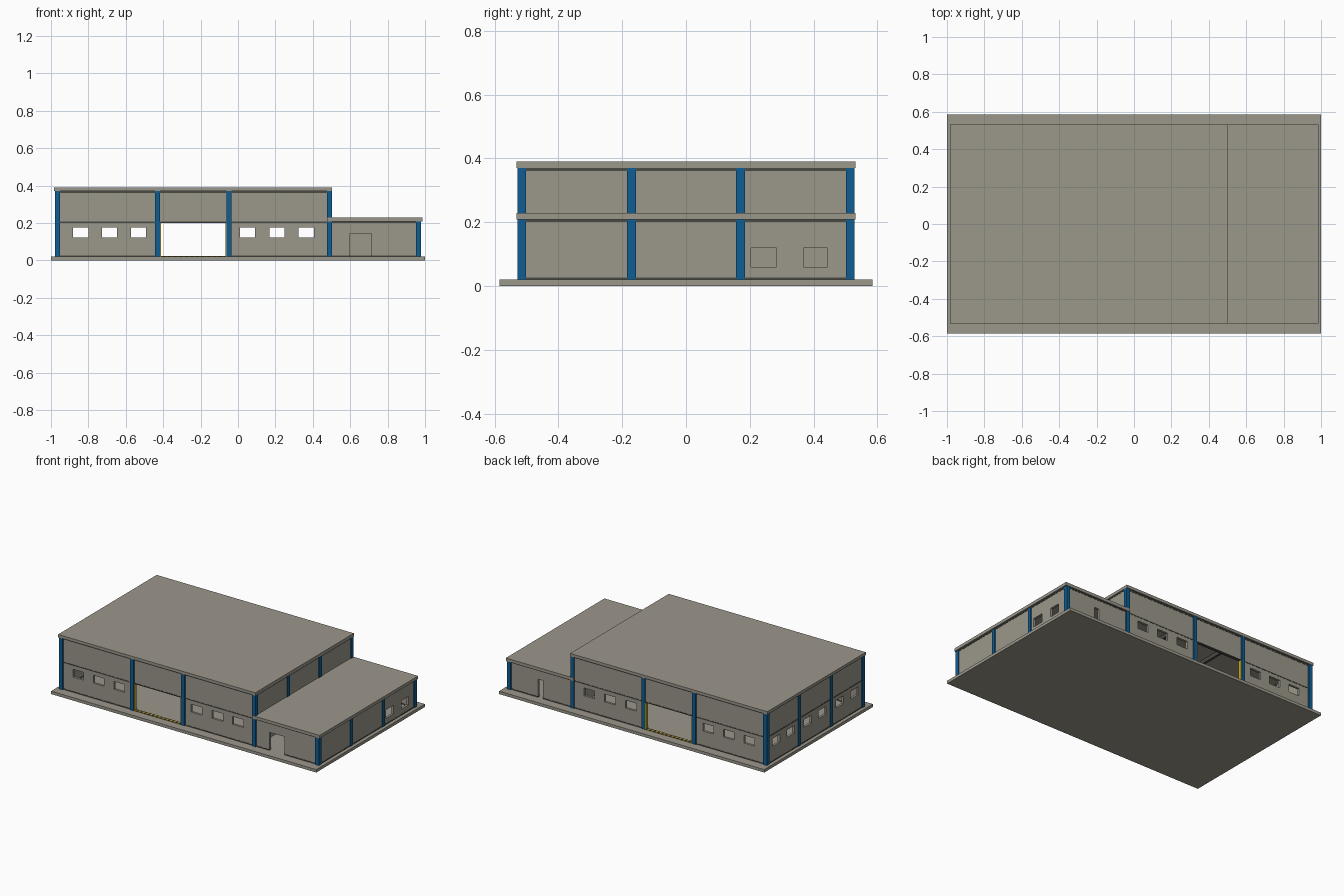
import bpy, bmesh
from mathutils import Vector

cube = bpy.data.objects.get("Cube")
if cube:
    bpy.data.objects.remove(cube, do_unlink=True)


def material(name, color):
    m = bpy.data.materials.new(name)
    m.use_nodes = True
    m.diffuse_color = (*color, 1)
    m.node_tree.nodes["Principled BSDF"].inputs["Base Color"].default_value = (*color, 1)
    return m


CONCRETE = material("warm grey concrete", (0.33, 0.31, 0.26))
BLUE = material("blue steel", (0.005, 0.11, 0.29))
DARK = material("dark trim", (0.07, 0.07, 0.06))
YELLOW = material("yellow marking", (0.6, 0.4, 0.02))


def finish(bm, name, mat):
    mesh = bpy.data.meshes.new(name)
    bm.to_mesh(mesh)
    bm.free()
    mesh.materials.append(mat)
    obj = bpy.data.objects.new(name, mesh)
    bpy.context.collection.objects.link(obj)
    return obj


def box(name, mat, xs, ys, zs):
    bm = bmesh.new()
    bmesh.ops.create_cube(bm, size=1)
    for v in bm.verts:
        v.co = Vector(r[0] + (c + 0.5) * (r[1] - r[0]) for c, r in zip(v.co, (xs, ys, zs)))
    return finish(bm, name, mat)


def wall(name, along_x, pos, span, zs, holes=()):
    """Upright panel with rectangular openings (u0, u1, z0, z1)."""
    us = sorted({*span, *(u for h in holes for u in h[:2])})
    vs = sorted({*zs, *(z for h in holes for z in h[2:])})
    bm = bmesh.new()
    for a, b in zip(us, us[1:]):
        for c, d in zip(vs, vs[1:]):
            u, z = (a + b) / 2, (c + d) / 2
            if any(h[0] < u < h[1] and h[2] < z < h[3] for h in holes):
                continue
            corners = ((a, c), (b, c), (b, d), (a, d))
            bm.faces.new([bm.verts.new((p, pos, q) if along_x else (pos, p, q))
                          for p, q in corners])
    bmesh.ops.remove_doubles(bm, verts=bm.verts, dist=0.0001)
    obj = finish(bm, name, CONCRETE)
    solid = obj.modifiers.new("thickness", "SOLIDIFY")
    solid.thickness, solid.offset = 0.016, 0
    return obj


def trim(name, along_x, pos, span, z):
    depth = (pos - 0.0095, pos + 0.0095)
    xs, ys = (span, depth) if along_x else (depth, span)
    box(name, DARK, xs, ys, z)


# Levels and wall lines
FLOOR, MID, TOP = 0.02, 0.208, 0.37
LEFT, SPLIT, RIGHT, SIDE = -0.966, 0.489, 0.966, 0.512
GATE = (-0.43, -0.047)
FOOT = (FLOOR, FLOOR + 0.006)
MID_TRIM, TOP_TRIM = (0.201, MID), (0.361, TOP)

# Ground slab and flat roofs
box("ground_slab", CONCRETE, (-1, 1), (-0.585, 0.585), (0, FLOOR))
box("hall_roof", CONCRETE, (-0.985, 0.502), (-0.531, 0.531), (TOP, 0.39))
box("annex_roof", CONCRETE, (0.476, 0.987), (-0.531, 0.531), (MID, 0.229))

# Blue columns along every wall, with roof beams between them
rows = (-0.515, -0.171, 0.171, 0.515)
half = 0.0135
for x in (LEFT, GATE[0], GATE[1], SPLIT, RIGHT):
    top = MID if x == RIGHT else TOP
    for y in rows:
        if x in GATE and abs(y) < 0.3:
            continue
        box("column", BLUE, (x - half, x + half), (y - half, y + half), (FLOOR, top))
    if x in GATE:
        box("roof_beam", DARK, (x - 0.008, x + 0.008), (-0.5, 0.5), (0.345, TOP))

# Long walls of the hall and annex, front and back
window_z = (0.123, 0.176)
long_windows = [(x - 0.0405, x + 0.0405, *window_z)
                for x in (-0.841, -0.687, -0.532, 0.051, 0.209, 0.365)]
for side, s, door in (("front", -1, (0.6, 0.714)), ("back", 1, (0.715, 0.752))):
    y = s * SIDE
    wall(side + "_hall_wall", True, y, (LEFT, SPLIT), (FLOOR, TOP),
         long_windows + [(*GATE, FLOOR, 0.203)])
    wall(side + "_annex_wall", True, y, (SPLIT, RIGHT), (FLOOR, MID),
         [(*door, FLOOR, 0.143)])
    trim(side + "_top_trim", True, y, (LEFT, SPLIT), TOP_TRIM)
    trim(side + "_mid_trim", True, y, (LEFT, RIGHT), MID_TRIM)
    for span in ((LEFT, GATE[0]), (GATE[1], SPLIT), (SPLIT, door[0]), (door[1], RIGHT)):
        trim(side + "_foot_trim", True, y, span, FOOT)

    # Yellow gate jambs and striped threshold
    ys = tuple(sorted((s * 0.505, s * 0.526)))
    for x, d in zip(GATE, (1, -1)):
        edge = x + d * half
        box(side + "_gate_jamb", YELLOW, tuple(sorted((edge, edge + d * 0.005))), ys,
            (FLOOR, 0.2))
    start, count = GATE[0] + half, 24
    step = (GATE[1] - GATE[0] - 2 * half) / count
    for i in range(count):
        box(side + "_gate_threshold", DARK if i % 2 else YELLOW,
            (start + i * step, start + (i + 1) * step), ys, (FLOOR, FLOOR + 0.004))

# Left hall wall with a pair of windows in each bay
left_windows = [(c + d - 0.04, c + d + 0.04, *window_z)
                for c in (-0.343, 0, 0.343) for d in (-0.078, 0.078)]
wall("left_hall_wall", False, LEFT, (-SIDE, SIDE), (FLOOR, TOP), left_windows)

# Wall between hall and annex, and the annex end wall
wall("partition_wall", False, SPLIT, (-SIDE, SIDE), (FLOOR, TOP))
wall("right_annex_wall", False, RIGHT, (-SIDE, SIDE), (FLOOR, MID),
     [(0.204, 0.284, 0.06, 0.119), (0.368, 0.444, 0.06, 0.119)])

# Trim on the end walls
for x in (LEFT, SPLIT):
    trim("end_top_trim", False, x, (-SIDE, SIDE), TOP_TRIM)
for x in (LEFT, RIGHT):
    trim("end_mid_trim", False, x, (-SIDE, SIDE), MID_TRIM)
    trim("end_foot_trim", False, x, (-SIDE, SIDE), FOOT)
